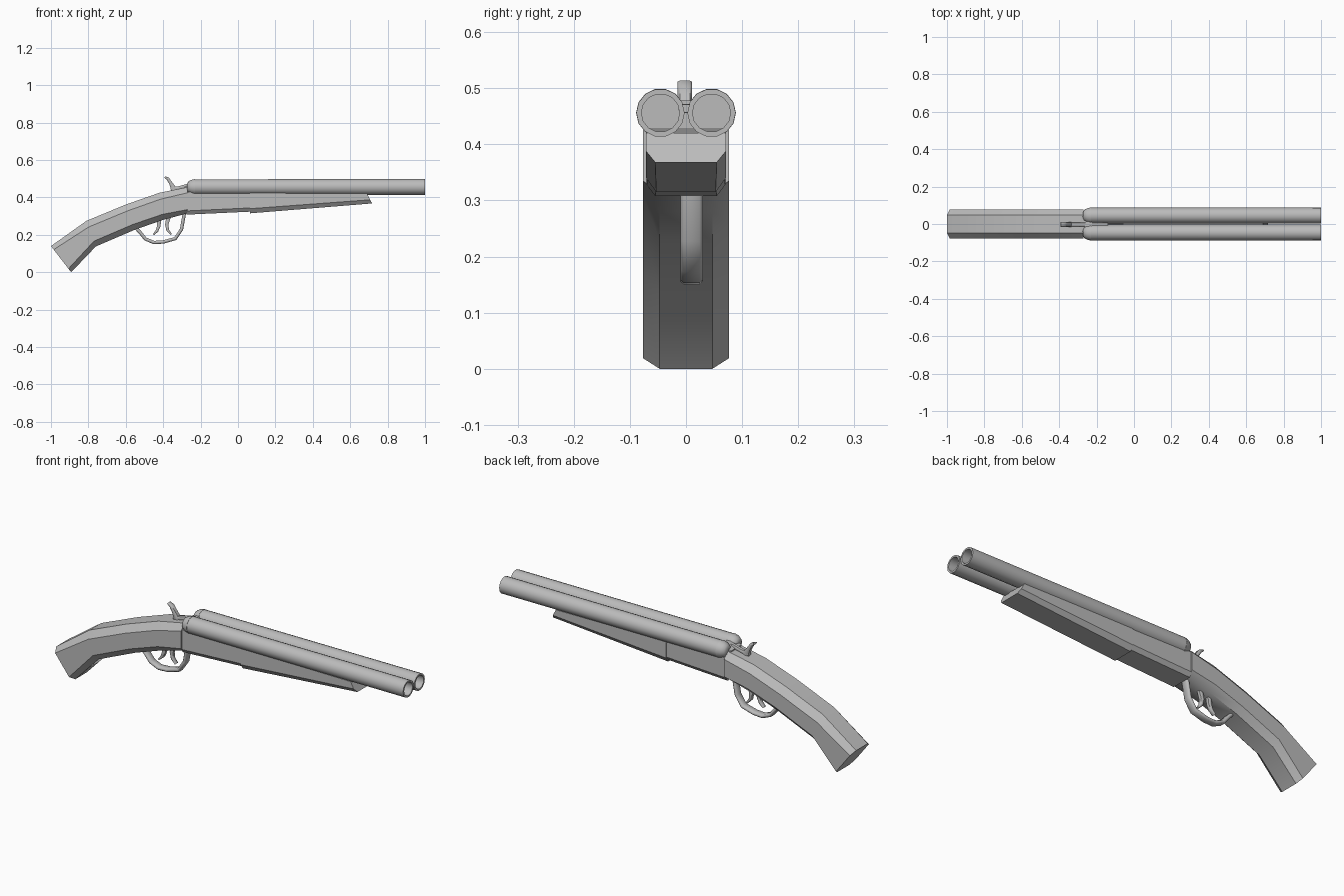
import bpy
import math
from mathutils import Vector

old = bpy.data.objects.get("Cube")
if old:
    bpy.data.objects.remove(old, do_unlink=True)

# One plain grey for the whole model
grey = bpy.data.materials.new("plain grey")
grey.use_nodes = True
GREY = (0.5, 0.5, 0.5, 1)
grey.diffuse_color = GREY
grey.node_tree.nodes["Principled BSDF"].inputs["Base Color"].default_value = GREY


def loft(name, rings, angle=35, capped=True):
    """Skin a row of equal rings of points, closing both ends."""
    n = len(rings[0])
    verts = [p for ring in rings for p in ring]
    faces = [(i * n + j, i * n + (j + 1) % n, (i + 1) * n + (j + 1) % n, (i + 1) * n + j)
             for i in range(len(rings) - 1) for j in range(n)]
    if capped:
        faces += [tuple(range(n))[::-1], tuple(range(len(verts) - n, len(verts)))]
    mesh = bpy.data.meshes.new(name)
    mesh.from_pydata(verts, [], faces)
    mesh.materials.append(grey)
    obj = bpy.data.objects.new(name, mesh)
    bpy.context.collection.objects.link(obj)
    # Consistent outward normals, then smooth shading with sharp edges kept
    bpy.ops.object.select_all(action='DESELECT')
    obj.select_set(True)
    bpy.context.view_layer.objects.active = obj
    bpy.ops.object.mode_set(mode='EDIT')
    bpy.ops.mesh.select_all(action='SELECT')
    bpy.ops.mesh.normals_make_consistent(inside=False)
    bpy.ops.object.mode_set(mode='OBJECT')
    bpy.ops.object.shade_smooth_by_angle(angle=math.radians(angle))
    return obj


def section(top, bottom, half, cut_top, cut_bottom, inset=0.03):
    """Chamfered cross-section between a top and a bottom point (x, z)."""
    a, b = Vector((top[0], 0, top[1])), Vector((bottom[0], 0, bottom[1]))
    down = (b - a).normalized()
    side = [(a, half - inset if cut_top else half), (a + down * cut_top, half),
            (b - down * cut_bottom, half), (b, half - inset)]
    if not cut_top:
        side.pop(1)
    points = [p + Vector((0, y, 0)) for p, y in side]
    return points + [Vector((p.x, -p.y, p.z)) for p in reversed(points)]


def ribbon(name, path, y, half):
    """Flat strip of given half width following (x, z, thickness) points."""
    rings = []
    for i, (x, z, thick) in enumerate(path):
        before, after = path[max(i - 1, 0)], path[min(i + 1, len(path) - 1)]
        run = Vector((after[0] - before[0], 0, after[1] - before[1])).normalized()
        normal = Vector((-run.z, 0, run.x)) * thick / 2
        c = Vector((x, y, z))
        w = Vector((0, half, 0))
        rings.append([c + normal + w * 0.7, c + normal * 0.4 + w, c - normal * 0.4 + w,
                      c - normal + w * 0.7, c - normal - w * 0.7, c - normal * 0.4 - w,
                      c + normal * 0.4 - w, c + normal - w * 0.7])
    return loft(name, rings, 50)


def lathe(name, profile, y, z, sides=14):
    """Spin (x, radius) points about an axis along x."""
    return loft(name, [[Vector((x, y + r * math.cos(t), z + r * math.sin(t)))
                        for t in (math.tau * k / sides for k in range(sides))]
                       for x, r in profile])


# Stock with a bent grip
loft("stock", [
    section((-1.0, 0.14), (-0.892, 0.0), 0.077, 0.024, 0.024),
    section((-0.81, 0.275), (-0.76, 0.138), 0.077, 0.035, 0.03),
    section((-0.60, 0.362), (-0.55, 0.228), 0.077, 0.035, 0.03),
    section((-0.42, 0.425), (-0.40, 0.28), 0.077, 0.035, 0.03),
    section((-0.27, 0.455), (-0.27, 0.315), 0.077, 0.03, 0.02),
], 40)

# Receiver and the slightly deeper tapering fore-end
loft("receiver", [
    section((-0.275, 0.43), (-0.275, 0.308), 0.07, 0, 0.02, 0.015),
    section((0.066, 0.425), (0.066, 0.324), 0.068, 0, 0.02, 0.015),
])
loft("fore_end", [
    section((0.064, 0.425), (0.064, 0.315), 0.071, 0, 0.025, 0.018),
    section((0.69, 0.42), (0.717, 0.368), 0.071, 0, 0.022, 0.016),
])

# Twin barrels with deep bores, and rounded breech caps
for side, y in (("left", 0.0455), ("right", -0.0455)):
    lathe(side + "_barrel", [(-0.23, 0.042), (1, 0.043), (1, 0.034), (-0.22, 0.034)], y, 0.456)
    lathe(side + "_breech_cap", [(-0.272, 0.018), (-0.266, 0.029), (-0.252, 0.038),
                                 (-0.23, 0.0435)], y, 0.456)

# Breech block between the barrels
loft("breech_block", [
    section((-0.285, 0.458), (-0.285, 0.41), 0.043, 0, 0.01, 0.005),
    section((-0.245, 0.478), (-0.245, 0.41), 0.043, 0, 0.01, 0.005),
    section((-0.225, 0.478), (-0.225, 0.41), 0.043, 0, 0.01, 0.005),
])

# Hammer: curved spur and its foot running forward between the barrels
ribbon("hammer", [(-0.392, 0.51, 0.008), (-0.375, 0.5, 0.016), (-0.36, 0.477, 0.018),
                  (-0.348, 0.455, 0.026), (-0.335, 0.425, 0.03)], -0.002, 0.013)
ribbon("hammer_foot", [(-0.36, 0.445, 0.02), (-0.32, 0.45, 0.018), (-0.27, 0.464, 0.018),
                       (-0.14, 0.464, 0.014)], -0.002, 0.011)

# Trigger guard and two triggers
ribbon("trigger_guard", [(-0.55, 0.24, 0.016), (-0.525, 0.215, 0.018), (-0.495, 0.178, 0.018),
                         (-0.45, 0.159, 0.018), (-0.40, 0.162, 0.018), (-0.335, 0.18, 0.018),
                         (-0.302, 0.23, 0.018), (-0.285, 0.325, 0.018)], 0.01, 0.02)
ribbon("rear_trigger", [(-0.42, 0.29, 0.022), (-0.424, 0.245, 0.018), (-0.434, 0.22, 0.015),
                        (-0.452, 0.202, 0.008)], 0.01, 0.011)
ribbon("front_trigger", [(-0.37, 0.30, 0.024), (-0.381, 0.255, 0.018), (-0.376, 0.225, 0.015),
                         (-0.357, 0.202, 0.008)], 0.01, 0.011)
